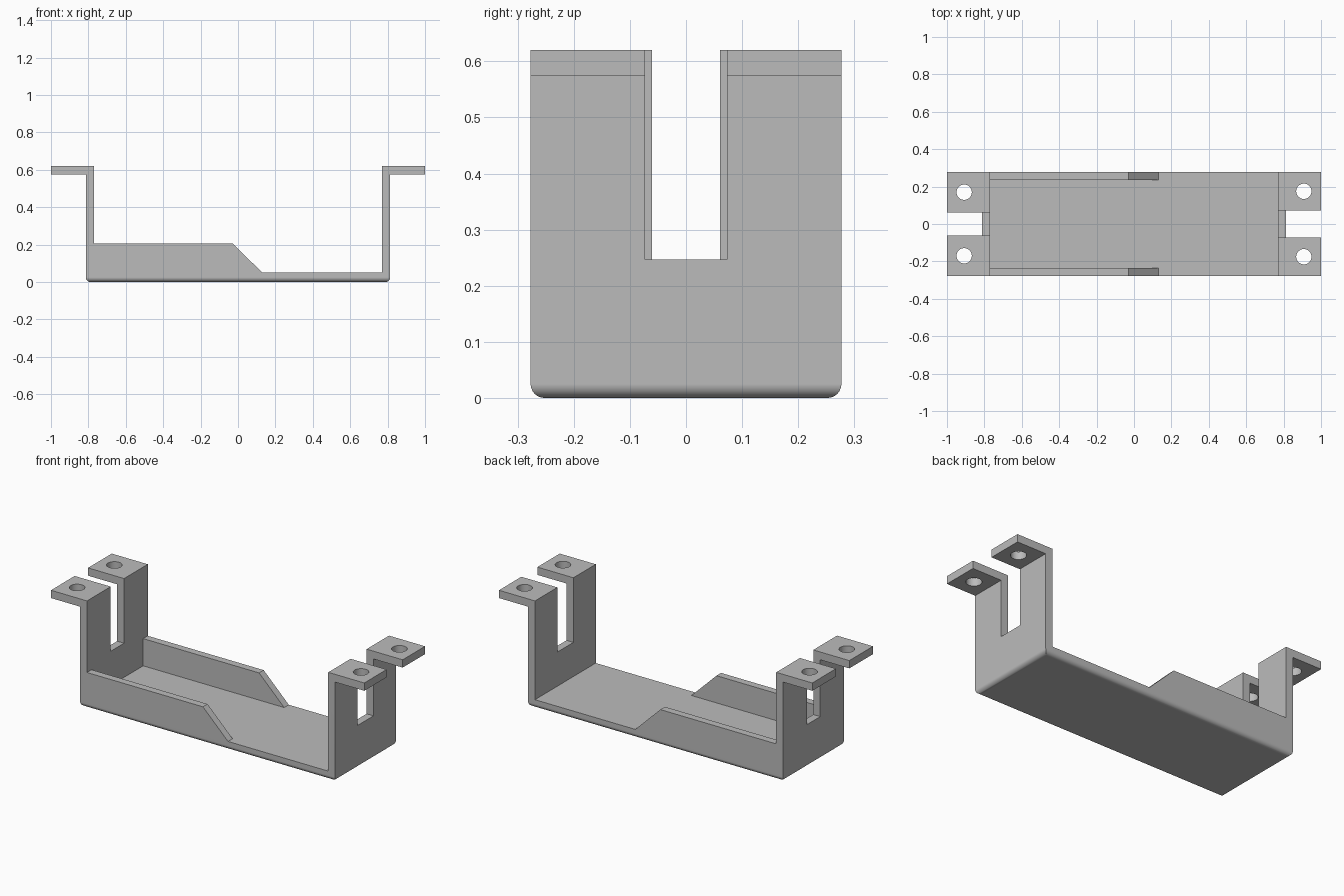
import bpy, bmesh, math

if "Cube" in bpy.data.objects:
    bpy.data.objects.remove(bpy.data.objects["Cube"], do_unlink=True)

# Main dimensions
HALF_LEN, HALF_WIDTH, HEIGHT = 1.0, 0.277, 0.62
OUTER, INNER = 0.814, 0.77          # end wall faces
FLOOR, FLANGE_UNDER = 0.05, 0.575
SIDE_THICK, SIDE_TOP = 0.042, 0.207
SLOT_BOTTOM, FILLET = 0.247, 0.025

grey = bpy.data.materials.new("bracket grey")
grey.use_nodes = True
GREY = (0.5, 0.5, 0.5, 1)
grey.diffuse_color = GREY
grey.node_tree.nodes["Principled BSDF"].inputs["Base Color"].default_value = GREY


def add_object(name, bm):
    bmesh.ops.recalc_face_normals(bm, faces=bm.faces)
    mesh = bpy.data.meshes.new(name)
    bm.to_mesh(mesh)
    bm.free()
    mesh.materials.append(grey)
    obj = bpy.data.objects.new(name, mesh)
    bpy.context.collection.objects.link(obj)
    return obj


def prism(profile, y0, y1):
    """Extrude an (x, z) outline from y0 to y1."""
    bm = bmesh.new()
    face = bm.faces.new([bm.verts.new((x, y0, z)) for x, z in profile])
    ext = bmesh.ops.extrude_face_region(bm, geom=[face])["geom"]
    moved = [v for v in ext if isinstance(v, bmesh.types.BMVert)]
    bmesh.ops.translate(bm, verts=moved, vec=(0, y1 - y0, 0))
    return bm


def combine(target, tool, operation):
    """Apply one boolean and discard the helper."""
    tool.hide_render = True
    mod = target.modifiers.new("combine", "BOOLEAN")
    mod.operation = operation
    mod.solver = "EXACT"
    mod.object = tool
    bpy.context.view_layer.objects.active = target
    bpy.ops.object.modifier_apply(modifier=mod.name)
    bpy.data.objects.remove(tool, do_unlink=True)


# Bent strip: floor, end walls and outward flanges, mirrored about x = 0
right_half = [(OUTER, 0), (OUTER, FLANGE_UNDER), (HALF_LEN, FLANGE_UNDER),
              (HALF_LEN, HEIGHT), (INNER, HEIGHT), (INNER, FLOOR)]
outline = right_half + [(-x, z) for x, z in reversed(right_half)]
bm = prism(outline, -HALF_WIDTH, HALF_WIDTH)

# Rounded underside edges
bottom = [e for e in bm.edges if all(v.co.z < 0.001 for v in e.verts)]
bmesh.ops.bevel(bm, geom=bottom, offset=FILLET, segments=6, profile=0.5,
                affect="EDGES")
bracket = add_object("battery_bracket", bm)

# Low side walls with sloping ends
wall = [(-INNER - 0.02, FLOOR - 0.01), (0.13, FLOOR - 0.01), (0.13, FLOOR),
        (-0.03, SIDE_TOP), (-INNER - 0.02, SIDE_TOP)]
for side in (-1, 1):
    ends = sorted((side * HALF_WIDTH, side * (HALF_WIDTH - SIDE_THICK)))
    combine(bracket, add_object("side_wall", prism(wall, *ends)), "UNION")

# End slots and screw holes: side, slot half width, hole offset
for side, slot, hole_y in ((-1, 0.061, 0.17), (1, 0.073, 0.175)):
    a, b = sorted((side * 0.7, side * 1.1))
    box = [(a, SLOT_BOTTOM), (b, SLOT_BOTTOM), (b, 0.8), (a, 0.8)]
    combine(bracket, add_object("slot_cutter", prism(box, -slot, slot)), "DIFFERENCE")
    for y in (-hole_y, hole_y):
        bm = bmesh.new()
        bmesh.ops.create_cone(bm, cap_ends=True, segments=32, radius1=0.041,
                              radius2=0.041, depth=0.2)
        bmesh.ops.translate(bm, verts=bm.verts, vec=(side * 0.908, y, 0.6))
        combine(bracket, add_object("hole_cutter", bm), "DIFFERENCE")

# Smooth fillets and holes, crisp flat faces
bpy.ops.object.select_all(action="DESELECT")
bracket.select_set(True)
bpy.context.view_layer.objects.active = bracket
bpy.ops.object.shade_smooth_by_angle(angle=math.radians(30))
normals = bracket.modifiers.new("flat_face_normals", "WEIGHTED_NORMAL")
normals.keep_sharp = True
